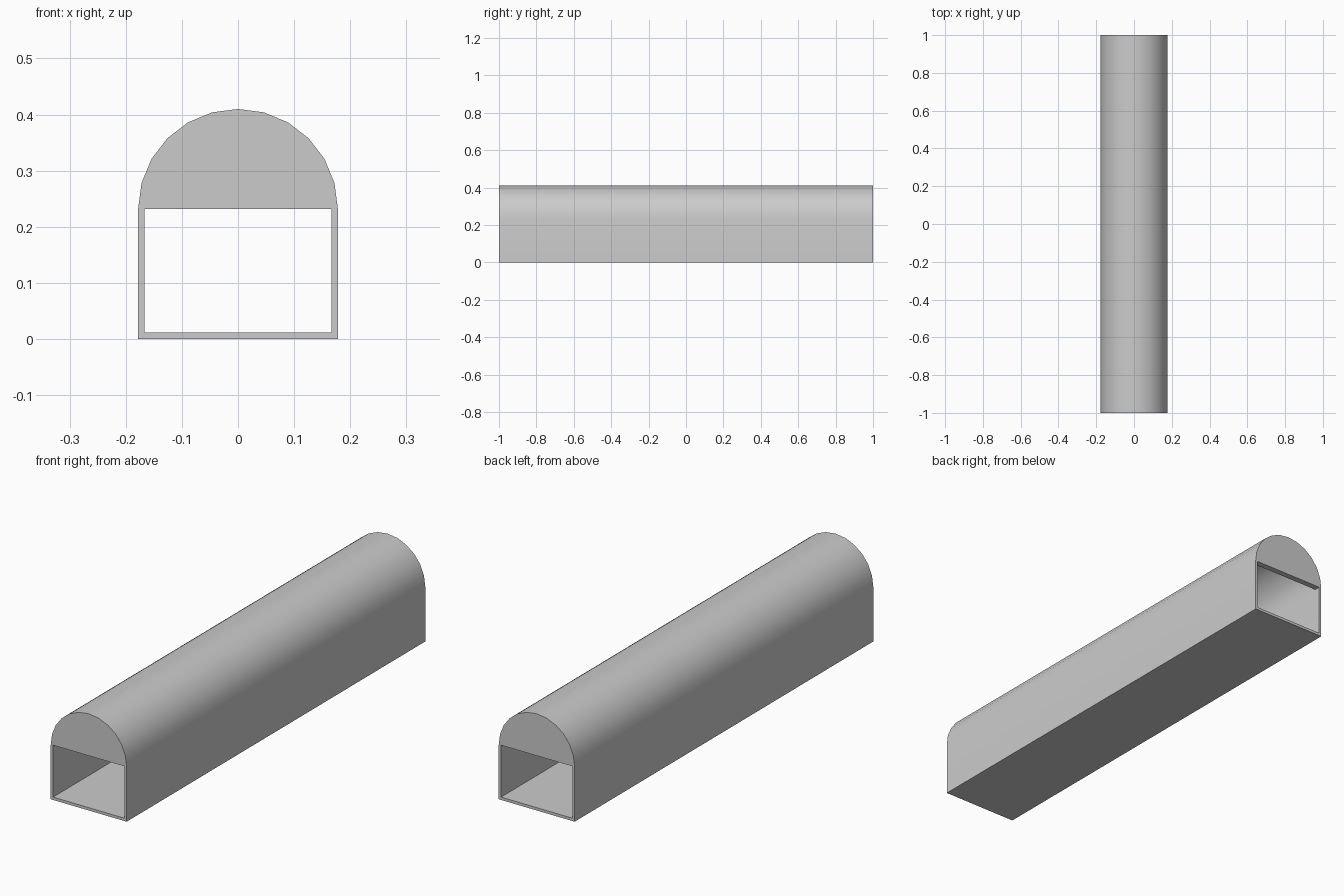
import bpy, bmesh
from math import cos, sin, pi

if "Cube" in bpy.data.objects:
    bpy.data.objects.remove(bpy.data.objects["Cube"])

R_OUT, R_IN = 0.178, 0.167    # outer and inner half widths
SPRING, FLOOR = 0.232, 0.012  # arch spring height, floor thickness
HALF, GABLE = 1.0, 0.026      # half length, gable thickness


def arch(r, n=12):
    """Half circle from right to left, in (x, z)."""
    return [(r * cos(pi * i / n), SPRING + r * sin(pi * i / n)) for i in range(n + 1)]


def ring(bm, pts, y):
    return [bm.verts.new((x, y, z)) for x, z in pts]


def finish(name, bm):
    mesh = bpy.data.meshes.new(name)
    bm.to_mesh(mesh)
    bm.free()
    obj = bpy.data.objects.new(name, mesh)
    bpy.context.collection.objects.link(obj)
    bpy.ops.object.select_all(action='DESELECT')
    obj.select_set(True)
    bpy.context.view_layer.objects.active = obj
    bpy.ops.object.shade_smooth_by_angle(angle=pi / 6)
    return obj


# Vaulted shell: outer and inner profiles joined at both ends
bm = bmesh.new()
outer = arch(R_OUT) + [(-R_OUT, 0), (R_OUT, 0)]
inner = arch(R_IN) + [(-R_IN, FLOOR), (R_IN, FLOOR)]
rings = [ring(bm, outer, -HALF), ring(bm, outer, HALF),
         ring(bm, inner, HALF), ring(bm, inner, -HALF)]
n = len(outer)
for k in range(4):
    a, b = rings[k], rings[(k + 1) % 4]
    for i in range(n):
        j = (i + 1) % n
        bm.faces.new((a[i], a[j], b[j], b[i]))
bmesh.ops.recalc_face_normals(bm, faces=bm.faces)
finish("vaulted_shell", bm)

# Gable plates filling the arch at each end; the curved rim sits against the shell
for name, y0, y1 in (("front_gable", -HALF, -HALF + GABLE),
                     ("back_gable", HALF - GABLE, HALF)):
    bm = bmesh.new()
    a, b = ring(bm, arch(R_IN), y0), ring(bm, arch(R_IN), y1)
    bm.faces.new(a)
    bm.faces.new(b[::-1])
    bm.faces.new((a[0], a[-1], b[-1], b[0]))
    # Face the outline forward, the back rearward and the underside down
    bm.normal_update()
    for f, want in zip(bm.faces, ((0, -1, 0), (0, 1, 0), (0, 0, -1))):
        if sum(p * q for p, q in zip(f.normal, want)) < 0:
            f.normal_flip()
    finish(name, bm)
